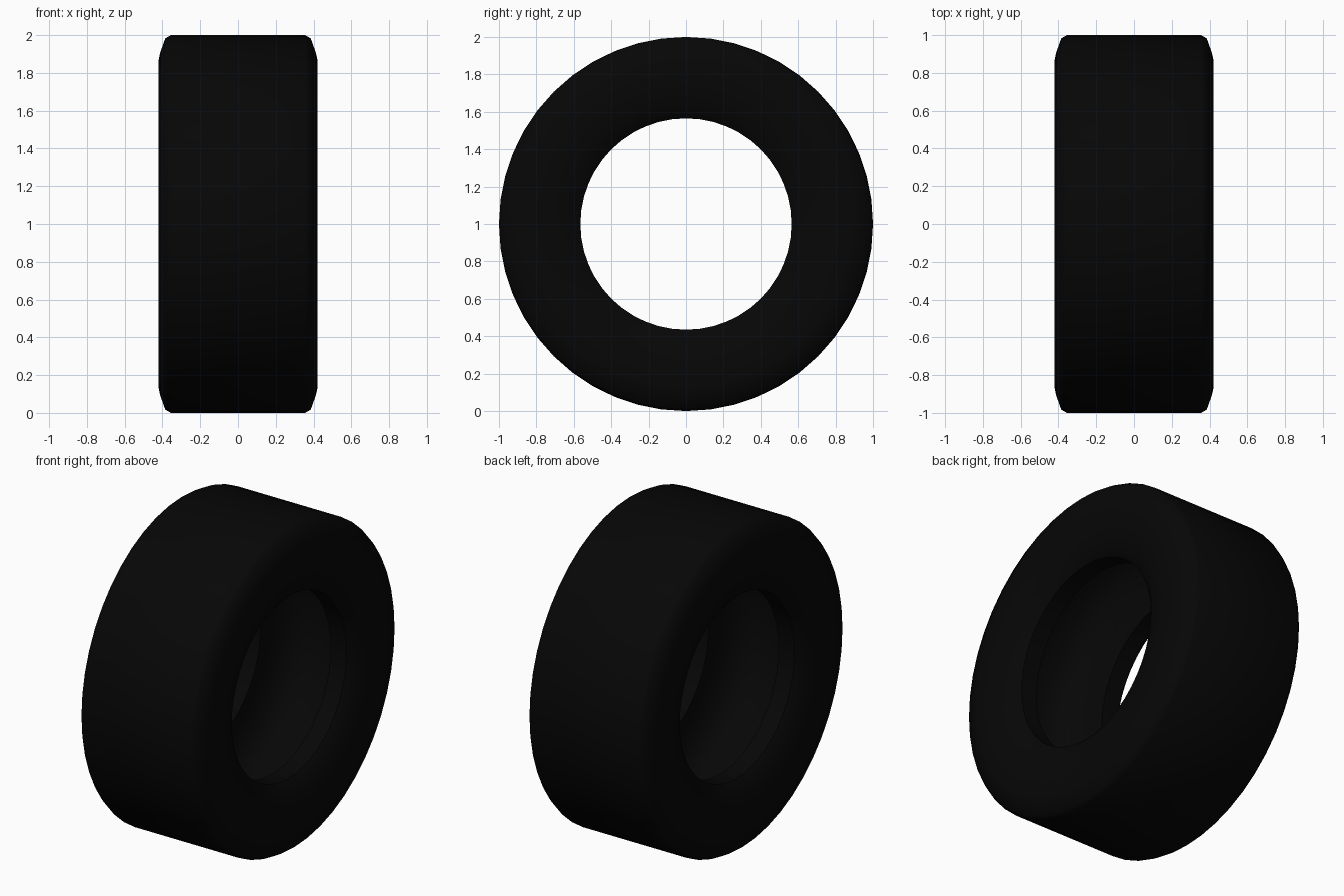
import bpy
import bmesh
import math
from mathutils import Matrix, Vector

SEGMENTS = 48

cube = bpy.data.objects.get("Cube")
if cube:
    bpy.data.objects.remove(cube, do_unlink=True)

# Rubber colour
rubber = bpy.data.materials.new("black_rubber")
rubber.use_nodes = True
colour = (0.002, 0.002, 0.002, 1.0)
rubber.diffuse_color = colour
bsdf = next(n for n in rubber.node_tree.nodes if n.type == 'BSDF_PRINCIPLED')
bsdf.inputs["Base Color"].default_value = colour
bsdf.inputs["Roughness"].default_value = 0.8

# Half cross-section as (distance from middle, radius): tread, shoulder,
# sidewall, bead lip, bead seat, hollow inside
half = [(0.355, 1.0), (0.385, 0.983), (0.413, 0.905), (0.42, 0.87),
        (0.42, 0.76), (0.40, 0.66), (0.37, 0.59), (0.35, 0.565),
        (0.24, 0.565), (0.24, 0.76), (0.16, 0.85), (0.08, 0.88)]
profile = half + [(-x, r) for x, r in reversed(half)]

# Tyre: closed cross-section revolved about the axle
bm = bmesh.new()
rings = []
for i in range(SEGMENTS):
    turn = Matrix.Rotation(math.tau * i / SEGMENTS, 3, 'X')
    rings.append([bm.verts.new(turn @ Vector((x, 0, r)) + Vector((0, 0, 1)))
                  for x, r in profile])
for i, ring in enumerate(rings):
    following = rings[(i + 1) % SEGMENTS]
    for j in range(len(profile)):
        k = (j + 1) % len(profile)
        bm.faces.new((ring[j], ring[k], following[k], following[j]))
bmesh.ops.recalc_face_normals(bm, faces=bm.faces)

mesh = bpy.data.meshes.new("tyre")
bm.to_mesh(mesh)
bm.free()
mesh.materials.append(rubber)
tyre = bpy.data.objects.new("tyre", mesh)
bpy.context.collection.objects.link(tyre)

# Smooth rubber with crisp bead edges
bpy.ops.object.select_all(action='DESELECT')
tyre.select_set(True)
bpy.context.view_layer.objects.active = tyre
bpy.ops.object.shade_smooth_by_angle(angle=math.radians(50))
